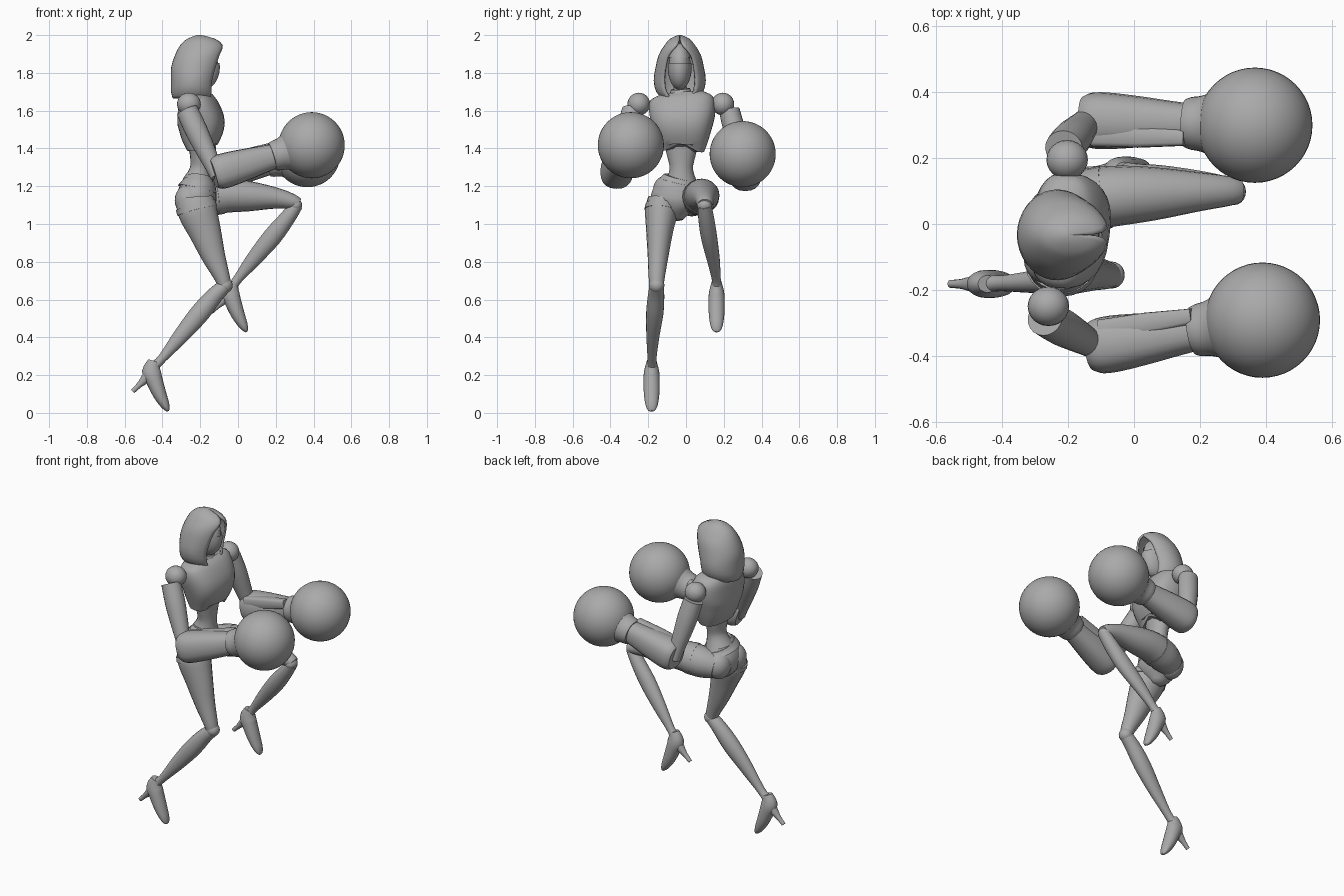
import bpy, bmesh, math
from mathutils import Vector

cube = bpy.data.objects.get("Cube")
if cube:
    bpy.data.objects.remove(cube, do_unlink=True)

grey = bpy.data.materials.new("mid_grey")
grey.use_nodes = True
grey.diffuse_color = (0.4, 0.4, 0.4, 1)
grey.node_tree.nodes["Principled BSDF"].inputs["Base Color"].default_value = (0.4, 0.4, 0.4, 1)


def finish(bm, name, angle=40):
    bmesh.ops.recalc_face_normals(bm, faces=bm.faces)
    mesh = bpy.data.meshes.new(name)
    bm.to_mesh(mesh)
    bm.free()
    mesh.materials.append(grey)
    ob = bpy.data.objects.new(name, mesh)
    bpy.context.collection.objects.link(ob)
    bpy.ops.object.select_all(action='DESELECT')
    ob.select_set(True)
    bpy.context.view_layer.objects.active = ob
    bpy.ops.object.shade_smooth_by_angle(angle=math.radians(angle))
    return ob


def spline(rows, steps):
    """Catmull-Rom interpolation through rows of numbers."""
    rows = [Vector(r) for r in rows]
    out = []
    for i in range(len(rows) - 1):
        b, c = rows[i], rows[i + 1]
        a, d = rows[max(i - 1, 0)], rows[min(i + 2, len(rows) - 1)]
        for k in range(steps):
            t = k / steps
            out.append(b + 0.5 * t * ((c - a) + t * ((2*a - 5*b + 4*c - d) + t * (3*(b - c) + d - a))))
    return out + [rows[-1]]


def loft(name, rows, side=(0, 1, 0), power=2, sides=20, steps=3, shape=None):
    """Tube through rows of (x, y, z, side radius, other radius)."""
    rows = spline(rows, steps)
    bm = bmesh.new()
    rings = []
    for i, r in enumerate(rows):
        tangent = (rows[min(i + 1, len(rows) - 1)] - rows[max(i - 1, 0)])
        tangent = Vector(tangent[:3]).normalized()
        s = Vector(side)
        s = (s - tangent * s.dot(tangent)).normalized()
        u = s.cross(tangent)
        ring = []
        for k in range(sides):
            a = math.tau * k / sides
            c, n = math.cos(a), math.sin(a)
            c = math.copysign(abs(c) ** (2 / power), c)
            n = math.copysign(abs(n) ** (2 / power), n)
            p = Vector(r[:3]) + s * (n * r[3]) + u * (c * r[4])
            if shape:
                p = shape(p)
            ring.append(bm.verts.new(p))
        rings.append(ring)
    for a, b in zip(rings, rings[1:]):
        for k in range(sides):
            j = (k + 1) % sides
            bm.faces.new((a[k], a[j], b[j], b[k]))
    bm.faces.new(rings[0])
    bm.faces.new(rings[-1])
    return finish(bm, name)


def ball(name, centre, radii, segs=32, keep=None):
    bm = bmesh.new()
    bmesh.ops.create_uvsphere(bm, u_segments=segs, v_segments=segs // 2, radius=1)
    for v in bm.verts:
        v.co = Vector(centre) + Vector(a * b for a, b in zip(v.co, radii))
    if keep:
        bmesh.ops.delete(bm, geom=[f for f in bm.faces if not keep(f.calc_center_median())], context='FACES')
    return finish(bm, name)


# Hood: open rings of (z, centre x, x radius, y radius, half opening in degrees)
bm = bmesh.new()
hood_rows = [(1.665, -.235, .11, .095, 36), (1.70, -.235, .12, .125, 38), (1.76, -.233, .122, .138, 38),
             (1.83, -.222, .132, .128, 38), (1.895, -.205, .128, .112, 33), (1.945, -.192, .115, .082, 14),
             (1.98, -.195, .075, .052, 2), (2.0, -.205, .012, .01, 1)]
rings = []
for z, cx, rx, ry, gap in spline(hood_rows, 2):
    g = math.radians(gap)
    angles = [g + (math.tau - 2 * g) * k / 28 for k in range(29)]
    rings.append([bm.verts.new((cx + rx * math.cos(a), -.033 + ry * math.sin(a), z)) for a in angles])
for a, b in zip(rings, rings[1:]):
    for k in range(28):
        bm.faces.new((a[k], a[k + 1], b[k + 1], b[k]))
top = rings[-1]
bm.faces.new(top)
hood = finish(bm, "hood", 50)
shell = hood.modifiers.new("thickness", 'SOLIDIFY')
shell.thickness = 0.012

# Head, mask and neck
ball("head", (-.19, -.033, 1.835), (.085, .058, .115))
ball("face_mask", (-.187, -.033, 1.83), (.091, .063, .12), keep=lambda c: c.z < 1.845 and c.x > -.2)
ball("brow_band", (-.19, -.033, 1.835), (.09, .062, .121), keep=lambda c: c.z > 1.87 and c.x > -.2)
loft("neck", [(-.225, -.03, 1.63, .055, .06), (-.215, -.03, 1.7, .036, .042), (-.205, -.033, 1.78, .036, .042)])
loft("collar", [(-.22, -.027, 1.665, .085, .085), (-.217, -.028, 1.69, .062, .066), (-.215, -.03, 1.715, .05, .055)])

# Torso
twist = (.13, 1, 0)


def chest_hem(p):
    if p.z < 1.42 and p.x > -.2:
        p.z += .05 * max(0, 1 - abs(p.y + .025) / .09)
    return p


loft("chest_armour", [(-.2, -.022, 1.385, .118, .066), (-.198, -.02, 1.45, .14, .1), (-.195, -.02, 1.53, .163, .122),
                      (-.208, -.02, 1.6, .176, .112), (-.225, -.022, 1.66, .168, .09), (-.23, -.024, 1.69, .12, .07)],
     twist, 2.6, 28, shape=chest_hem)
loft("waist", [(-.215, -.025, 1.22, .085, .08), (-.2, -.025, 1.29, .062, .055), (-.198, -.025, 1.36, .075, .056),
               (-.2, -.025, 1.46, .1, .07)])
loft("pelvis", [(-.215, -.04, 1.02, .025, .03), (-.22, -.045, 1.07, .085, .085), (-.22, -.045, 1.13, .14, .106),
                (-.212, -.042, 1.19, .125, .096), (-.205, -.03, 1.245, .088, .07)], sides=24)
loft("belt", [(-.215, -.042, 1.182, .133, .105), (-.211, -.04, 1.2, .126, .097), (-.207, -.035, 1.225, .107, .084)])
for tag, y, x in (("right", -.105, -.262), ("left", .03, -.25)):
    ball(tag + "_buttock", (x, y, 1.125), (.073, .078, .085), 24)

# Supporting right leg
loft("right_thigh", [(-.225, -.125, 1.14, .075, .095), (-.215, -.13, 1.07, .087, .104), (-.175, -.14, .96, .071, .086),
                     (-.13, -.148, .83, .055, .063), (-.085, -.155, .72, .043, .042), (-.07, -.155, .67, .037, .036)])
loft("right_thigh_band", [(-.224, -.127, 1.1, .087, .108), (-.216, -.13, 1.07, .091, .108)], steps=1)
ball("right_knee", (-.068, -.155, .675), (.04, .041, .04), 20)
loft("right_shin", [(-.06, -.155, .68, .036, .036), (-.12, -.158, .625, .043, .044), (-.2, -.165, .53, .046, .052),
                    (-.3, -.175, .41, .035, .042), (-.4, -.18, .29, .024, .024), (-.44, -.18, .25, .027, .027)])

# Raised left leg
loft("left_thigh", [(-.24, .045, 1.12, .075, .075), (-.16, .07, 1.135, .092, .092), (-.06, .085, 1.15, .092, .09),
                    (.06, .092, 1.147, .081, .08), (.2, .098, 1.137, .059, .056), (.29, .1, 1.118, .045, .04),
                    (.32, .1, 1.105, .036, .03)])
loft("left_thigh_band", [(-.12, .075, 1.142, .096, .095), (-.085, .082, 1.147, .096, .094)], steps=1)
ball("left_knee", (.305, .098, 1.1), (.035, .04, .035), 20)
loft("left_shin", [(.31, .098, 1.1, .036, .034), (.26, .107, 1.03, .042, .042), (.18, .122, .93, .043, .05),
                   (.08, .145, .81, .034, .04), (.0, .16, .71, .024, .025), (-.03, .163, .67, .027, .027)])

# High heeled feet
for tag, dx, dy, dz in (("right", -.45, -.182, .265), ("left", -.035, .162, .685)):
    loft(tag + "_boot", [(dx + x, dy, dz + z, a, b) for x, z, a, b in
         ((.005, .01, .026, .03), (-.008, -.045, .04, .05), (.008, -.095, .043, .044), (.035, -.165, .041, .036),
          (.062, -.22, .033, .025), (.076, -.247, .022, .013), (.081, -.256, .01, .005))])
    loft(tag + "_heel", [(dx + x, dy, dz + z, a, a) for x, z, a in
         ((-.012, -.05, .034), (-.045, -.09, .024), (-.075, -.12, .015), (-.108, -.152, .012))], sides=12)

# Arms ending in large round fists
arms = [("right", (-.26, -.25, 1.635), (-.115, -.372, 1.27), (.39, -.292, 1.417)),
        ("left", (-.203, .195, 1.635), (-.14, .315, 1.26), (.367, .3, 1.37))]
for tag, shoulder, elbow, fist in arms:
    s, e, f = Vector(shoulder), Vector(elbow), Vector(fist)
    out = Vector((0, math.copysign(1, s.y), 0))
    s_out = s + out * .035 + Vector((-.01, 0, -.035))
    ball(tag + "_shoulder", s, (.063, .06, .06), 24)
    loft(tag + "_upper_arm", [(*s_out.lerp(e, t), a, b) for t, a, b in
         ((0, .055, .058), (.3, .057, .06), (.6, .05, .053), (.85, .043, .044), (1.05, .04, .04))])
    loft(tag + "_forearm", [(*e.lerp(f, t), a, b) for t, a, b in
         ((-.03, .072, .075), (.02, .084, .09), (.12, .086, .092), (.3, .078, .084), (.5, .066, .072), (.62, .06, .065))],
         power=2.4)
    loft(tag + "_forearm_plate", [(*(e.lerp(f, t) - out * .045 + Vector((0, 0, .05))), a, b) for t, a, b in
         ((.03, .035, .034), (.3, .034, .033), (.58, .024, .026))], power=4, steps=1, sides=16)
    loft(tag + "_cuff", [(*e.lerp(f, t), a, a) for t, a in
         ((.585, .074), (.62, .08), (.68, .085), (.74, .098), (.8, .118))], sides=28)
    ball(tag + "_round_fist", f, (.175, .175, .175), 48)
